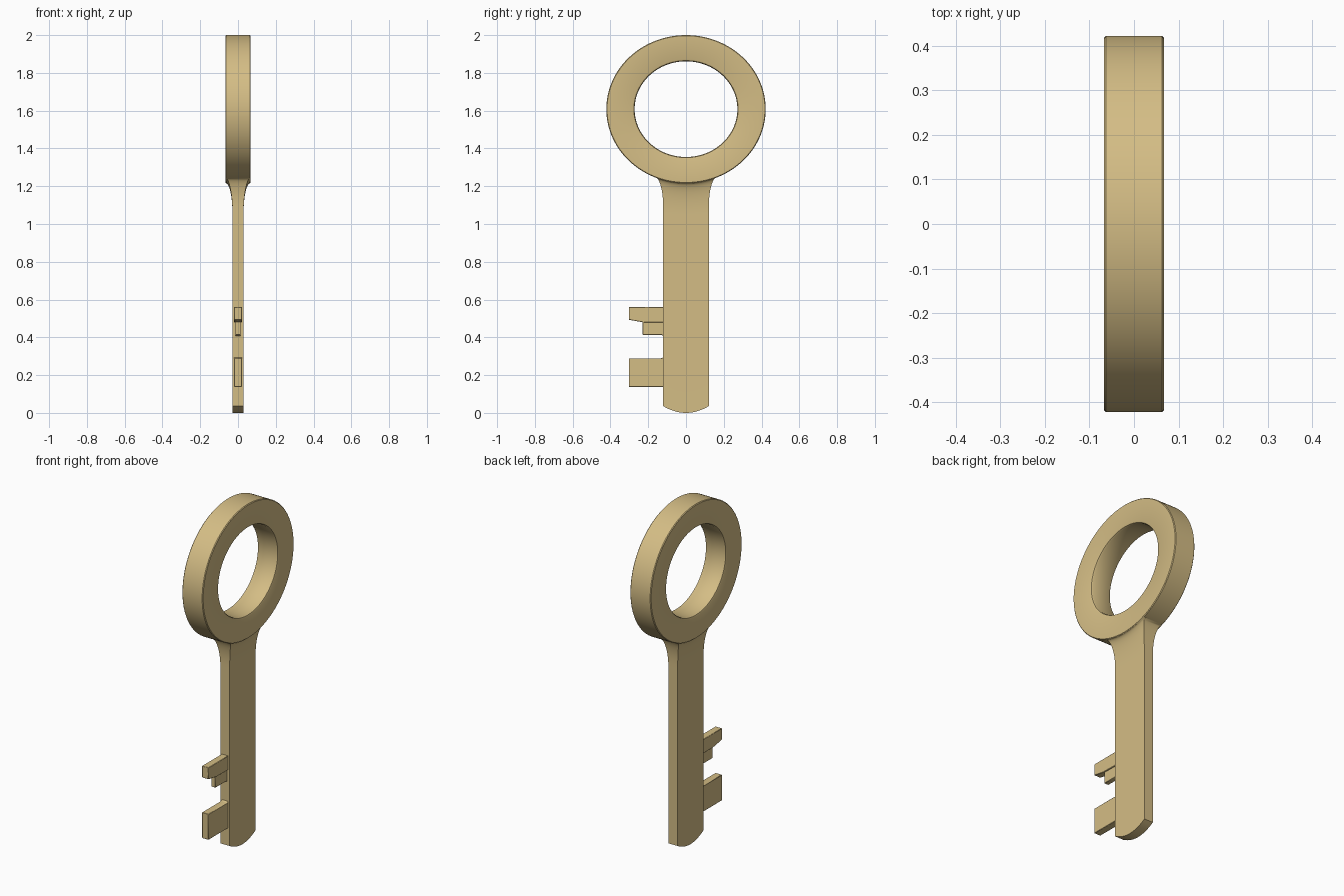
import bpy, bmesh, math

if "Cube" in bpy.data.objects:
    bpy.data.objects.remove(bpy.data.objects["Cube"])

brass = bpy.data.materials.new("pale_brass")
brass.diffuse_color = (0.658, 0.508, 0.235, 1)
brass.use_nodes = True
brass.node_tree.nodes["Principled BSDF"].inputs["Base Color"].default_value = brass.diffuse_color

RING_Z, RING_HY, RING_HZ = 1.608, 0.422, 0.392


def finish(bm, name, bevel=0):
    bmesh.ops.recalc_face_normals(bm, faces=bm.faces[:])
    me = bpy.data.meshes.new(name)
    bm.to_mesh(me)
    bm.free()
    me.materials.append(brass)
    me.polygons.foreach_set("use_smooth", [True] * len(me.polygons))
    me.set_sharp_from_angle(angle=math.radians(35))
    ob = bpy.data.objects.new(name, me)
    bpy.context.collection.objects.link(ob)
    if bevel:
        mod = ob.modifiers.new("soft_edges", "BEVEL")
        mod.width, mod.segments = bevel, 1
    return ob


def skin(bm, loops, close_ends):
    """Bridge a list of closed vertex loops; cap them or join last to first."""
    n = len(loops[0])
    pairs = list(zip(loops, loops[1:]))
    if not close_ends:
        pairs.append((loops[-1], loops[0]))
    for a, b in pairs:
        for i in range(n):
            j = (i + 1) % n
            bm.faces.new((a[i], a[j], b[j], b[i]))


# Oval ring: rounded band section (x, inset from the outer edge) swept round
half = [(0.0, 0.0), (0.063, 0.0), (0.067, 0.004), (0.067, 0.138),
        (0.064, 0.146), (0.056, 0.150), (0.0, 0.150)]
section = half + [(-x, d) for x, d in half[-2:0:-1]]
bm = bmesh.new()
N = 128
loops = []
for k in range(N):
    a = math.tau * k / N
    loops.append([bm.verts.new((x, (RING_HY - d) * math.cos(a),
                                RING_Z + (RING_HZ - d * 0.925) * math.sin(a)))
                  for x, d in section])
skin(bm, loops, False)
finish(bm, "bow_ring")


# Shank: flat bar with a curved tip, flaring where it meets the ring
def flare(z, start, end, amount):
    s = min(max((z - start) / (end - start), 0), 1)
    return amount * (1 - math.sqrt(max(0, 1 - s * s)))


def ring_bottom(y):
    return RING_Z - RING_HZ * math.sqrt(1 - (y / RING_HY) ** 2)


TOP, COLS = 1.216, 16
us = [-1 + 2 * i / COLS for i in range(COLS + 1)]
heights = [0.0, 1.05] + [1.05 + (TOP - 1.05) * math.sin(math.pi / 2 * i / 12)
                        for i in range(1, 13)] + [TOP + 0.03]
bm = bmesh.new()
loops = []
for z in heights:
    hy = 0.121 + flare(z, 1.09, TOP, 0.036)
    hx = 0.029 + flare(z, 1.05, TOP, 0.035)
    s = min(max((z - 1.05) / (TOP - 1.05), 0), 1)
    row = []
    for side in (1, -1):
        for u in us[::side]:
            y = u * hy
            lift = s * (ring_bottom(y) - TOP)         # follow the ring
            if z == 0:
                lift = 0.036 * u * u                  # rounded tip
            row.append(bm.verts.new((side * hx, y, z + lift)))
    loops.append(row)
skin(bm, loops, True)
for row in (loops[0], loops[-1]):
    for i in range(COLS):
        bm.faces.new((row[i], row[i + 1], row[-2 - i], row[-1 - i]))
finish(bm, "shank")


# Teeth: outlines in (y, z), thickened along x
def tooth(name, outline, hx):
    bm = bmesh.new()
    a, b = [[bm.verts.new((x, y, z)) for y, z in outline] for x in (-hx, hx)]
    skin(bm, [a, b], True)
    bm.faces.new(a)
    bm.faces.new(b)
    finish(bm, name, 0.002)


tooth("lower_tooth", [(-0.303, 0.138), (-0.11, 0.138), (-0.11, 0.3),
                      (-0.122, 0.294), (-0.13, 0.289), (-0.303, 0.289)], 0.021)
tooth("upper_tooth", [(-0.303, 0.493), (-0.23, 0.480), (-0.11, 0.478),
                      (-0.11, 0.561), (-0.303, 0.561)], 0.021)
tooth("upper_tooth_step", [(-0.229, 0.413), (-0.13, 0.413), (-0.122, 0.408),
                           (-0.11, 0.402), (-0.11, 0.5), (-0.229, 0.485)], 0.014)
